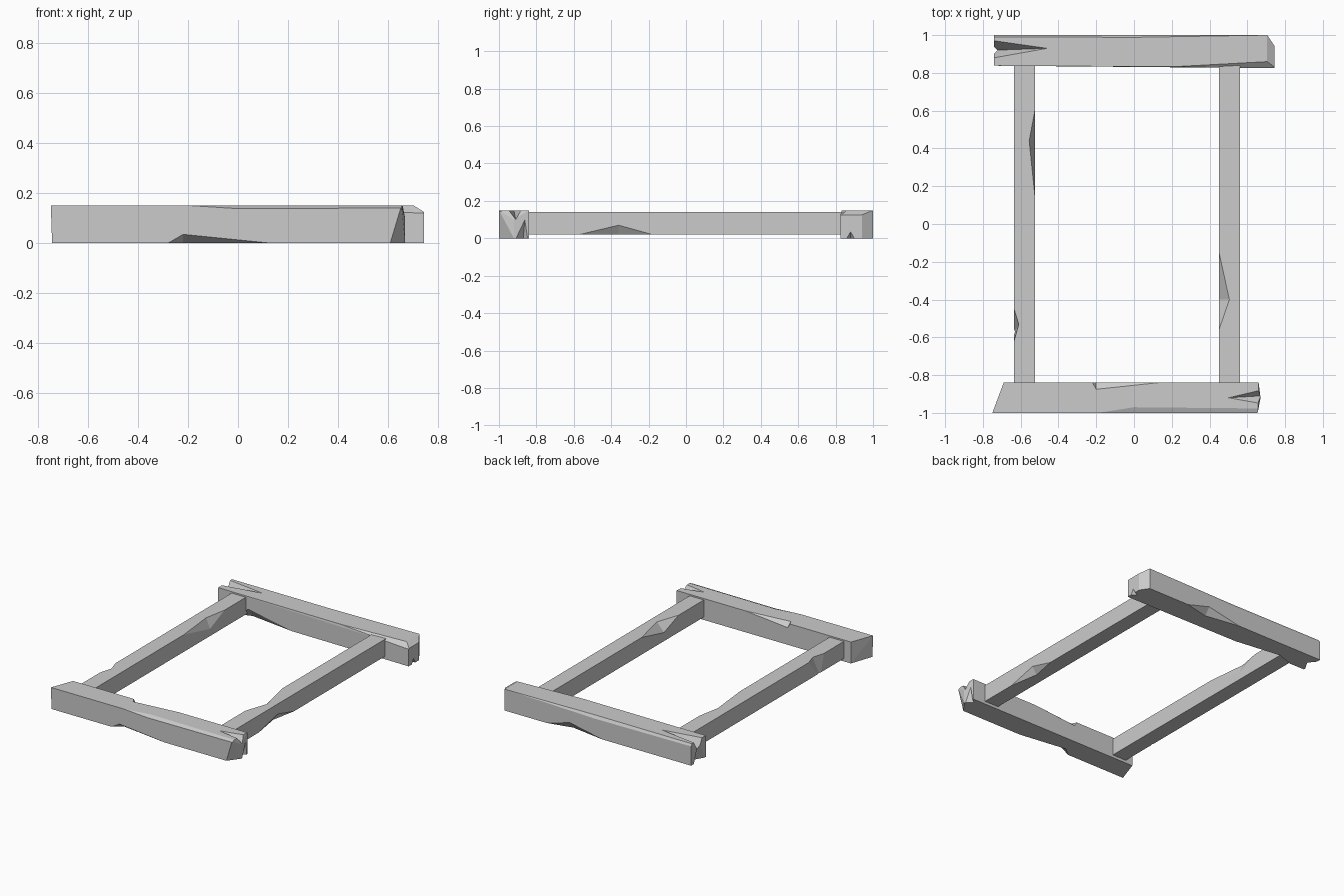
import bpy
import bmesh
from mathutils import Vector

if "Cube" in bpy.data.objects:
    bpy.data.objects.remove(bpy.data.objects["Cube"], do_unlink=True)

wood = bpy.data.materials.new("weathered grey")
wood.use_nodes = True
grey = (0.6, 0.6, 0.6, 1)
wood.diffuse_color = grey
wood.node_tree.nodes["Principled BSDF"].inputs["Base Color"].default_value = grey


def hull(name, points):
    """Flat-faced convex solid around a few corner points."""
    bm = bmesh.new()
    for p in points:
        bm.verts.new(p)
    result = bmesh.ops.convex_hull(bm, input=bm.verts)
    spare = {v for v in result["geom_interior"] if isinstance(v, bmesh.types.BMVert)}
    bmesh.ops.delete(bm, geom=list(spare), context='VERTS')
    bmesh.ops.dissolve_limit(bm, angle_limit=0.01, verts=bm.verts, edges=bm.edges)
    bmesh.ops.recalc_face_normals(bm, faces=bm.faces)
    mesh = bpy.data.meshes.new(name)
    bm.to_mesh(mesh)
    bm.free()
    mesh.materials.append(wood)
    obj = bpy.data.objects.new(name, mesh)
    bpy.context.collection.objects.link(obj)
    return obj


def box_corners(xs, ys, zs):
    return [(x, y, z) for x in xs for y in ys for z in zs]


def chip(part, a, b, p, q):
    """Split a wedge off the edge a-b, with its ridge running from p to q."""
    pts = [Vector(v) for v in (a, b, p, q)]
    middle = (pts[2] + pts[3]) / 2
    cutter = hull("chip_cutter", [middle + (v - middle) * 1.5 for v in pts])
    cutter.hide_render = True
    mod = part.modifiers.new("chip", 'BOOLEAN')
    mod.operation = 'DIFFERENCE'
    mod.solver = 'EXACT'
    mod.object = cutter
    bpy.context.view_layer.update()
    cut = bpy.data.meshes.new_from_object(
        part.evaluated_get(bpy.context.evaluated_depsgraph_get()))
    part.modifiers.clear()
    part.data = cut
    bpy.data.objects.remove(cutter, do_unlink=True)


def edge_chip(part, axis, span, edge, inset):
    """Chip a long edge: span is start, ridge, end; edge and inset are across."""
    start, ridge, end = span

    def at(t, c, z):
        return (t, c, z) if axis == "x" else (c, t, z)
    c, z = edge
    chip(part, at(start, c, z), at(end, c, z),
         at(ridge, c + inset[0], z), at(ridge, c, z + inset[1]))


top = 0.15
front, inner_front = -1, -0.84
back, inner_back = 1, 0.838

# Front beam, mitred on one end and broken on the other
front_beam = hull("front_beam", [
    (-0.75, front, top), (-0.745, front, 0), (-0.69, inner_front, top), (-0.69, inner_front, 0),
    (0.655, front, top), (0.61, front, 0), (0.66, inner_front, top), (0.66, inner_front, 0),
    (0.67, -0.92, 0), (0.67, -0.92, 0.1)])
edge_chip(front_beam, "x", (-0.28, -0.22, 0.13), (front, 0), (0.05, 0.035))
edge_chip(front_beam, "x", (-0.19, 0, 3), (front, top), (0.03, -0.012))
edge_chip(front_beam, "x", (-0.22, -0.2, 0.13), (inner_front, top), (-0.035, -0.03))
chip(front_beam, (0.67, -0.95, top), (0.67, -0.88, top), (0.5, -0.92, top), (0.67, -0.91, 0.1))
chip(front_beam, (0.67, -0.91, 0), (0.67, -0.84, 0), (0.63, -0.87, 0), (0.67, -0.86, 0.12))

# Back beam, with a bevelled end and a split end
back_beam = hull("back_beam", [
    *box_corners([-0.74], [inner_back, back], [0, top]),
    (0.705, back, top), (0.705, back, 0), (0.705, 0.83, top),
    *box_corners([0.745], [0.825, 0.94], [0, 0.125])])
edge_chip(back_beam, "x", (-3, 0, 0.7), (back, top), (-0.012, -0.02))
edge_chip(back_beam, "x", (0.16, 0.71, 3), (0.83, top), (0.03, -0.025))
edge_chip(back_beam, "x", (-0.05, 0.2, 0.38), (back, 0), (-0.04, 0.05))
edge_chip(back_beam, "x", (-0.62, -0.5, -0.2), (inner_back, 0), (0.04, 0.06))
chip(back_beam, (-0.74, 0.97, top), (-0.74, 0.88, top), (-0.46, 0.93, top), (-0.74, 0.92, 0.07))
chip(back_beam, (-0.74, 0.97, 0), (-0.74, 0.85, 0), (-0.7, 0.92, 0), (-0.74, 0.92, 0.14))
chip(back_beam, (0.745, 0.86, 0), (0.745, 0.9, 0), (0.71, 0.88, 0), (0.745, 0.88, 0.035))

# Side rails, tucked into the beams
rail_y, rail_z = (-0.86, 0.86), (0.02, 0.14)
left_rail = hull("right_rail", box_corners((-0.635, -0.525), rail_y, rail_z))
edge_chip(left_rail, "y", (0.15, 0.44, 0.6), (-0.525, rail_z[1]), (-0.03, -0.07))
chip(left_rail, (-0.635, -0.45, 0.14), (-0.635, -0.62, 0.14),
     (-0.61, -0.53, 0.14), (-0.63, -0.57, 0.02))

right_rail = hull("left_rail", box_corners((0.45, 0.56), rail_y, rail_z))
edge_chip(right_rail, "y", (-0.57, -0.36, -0.18), (0.56, rail_z[0]), (-0.035, 0.05))
edge_chip(right_rail, "y", (-0.56, -0.4, -0.15), (0.45, rail_z[1]), (0.055, -0.06))
